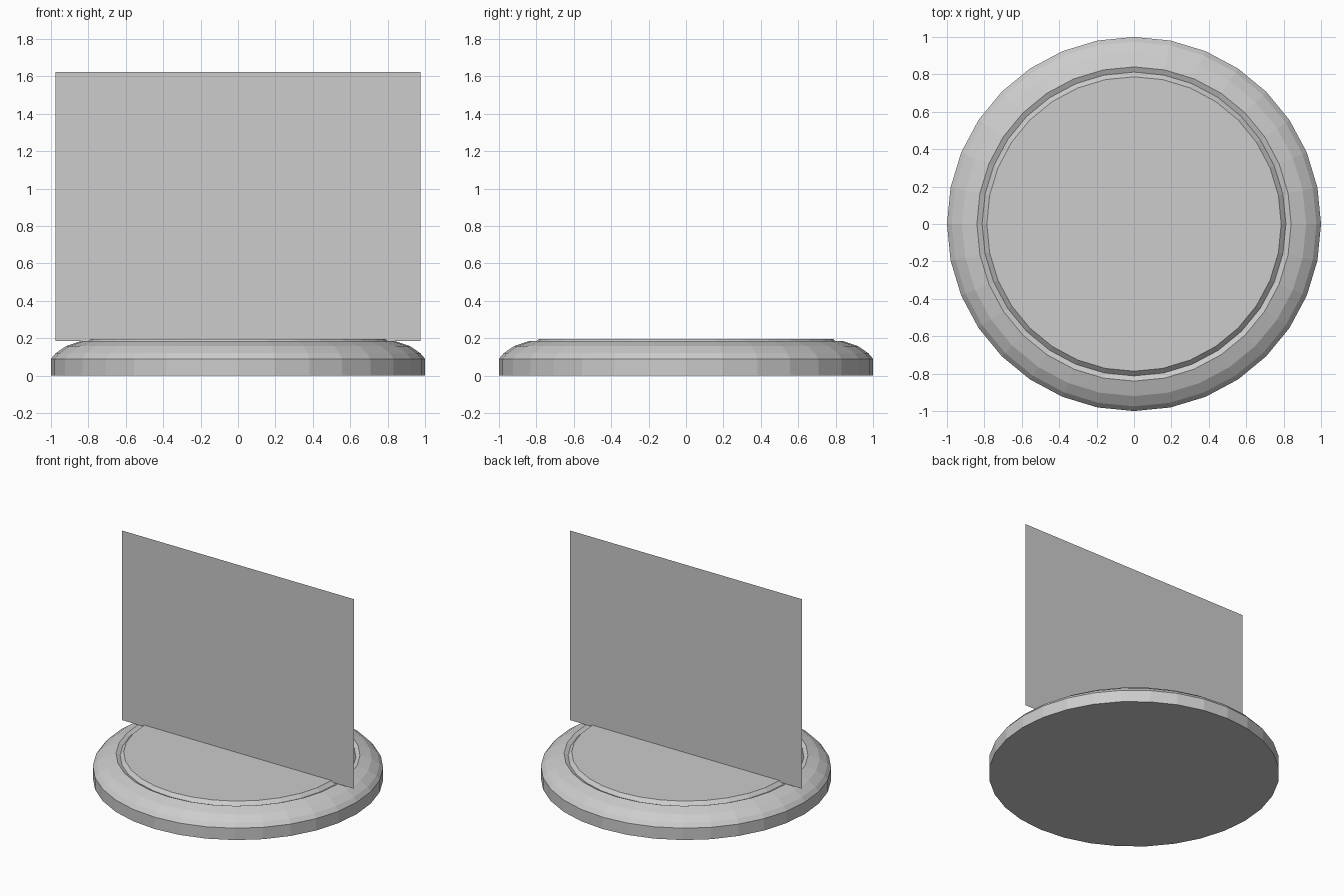
import bpy
import bmesh
from math import cos, sin, tau

cube = bpy.data.objects.get("Cube")
if cube:
    bpy.data.objects.remove(cube, do_unlink=True)

# One plain grey for the whole model
grey = bpy.data.materials.new("light grey")
grey.use_nodes = True
colour = (0.604, 0.604, 0.604, 1)
grey.diffuse_color = colour
grey.node_tree.nodes["Principled BSDF"].inputs["Base Color"].default_value = colour


def add_object(name, bm):
    mesh = bpy.data.meshes.new(name)
    bm.to_mesh(mesh)
    bm.free()
    mesh.materials.append(grey)
    obj = bpy.data.objects.new(name, mesh)
    bpy.context.collection.objects.link(obj)
    return obj


# Round base: rounded rim, V groove and raised flat top
SIDES = 32
profile = [(1, 0), (1, 0.09), (0.975, 0.12), (0.92, 0.158),
           (0.84, 0.185), (0.812, 0.172), (0.787, 0.197)]
bm = bmesh.new()
rings = [[bm.verts.new((r * cos(tau * i / SIDES), r * sin(tau * i / SIDES), z))
          for i in range(SIDES)] for r, z in profile]
for low, high in zip(rings, rings[1:]):
    for i in range(SIDES):
        j = (i + 1) % SIDES
        bm.faces.new((low[i], low[j], high[j], high[i]))
bm.faces.new(rings[0][::-1])
bm.faces.new(rings[-1])
add_object("round_base", bm)

# Upright flat panel standing across the base
bm = bmesh.new()
bm.faces.new([bm.verts.new((x, 0, z)) for x, z in
              ((-0.975, 0.185), (0.975, 0.185), (0.975, 1.625), (-0.975, 1.625))])
add_object("upright_panel", bm)
